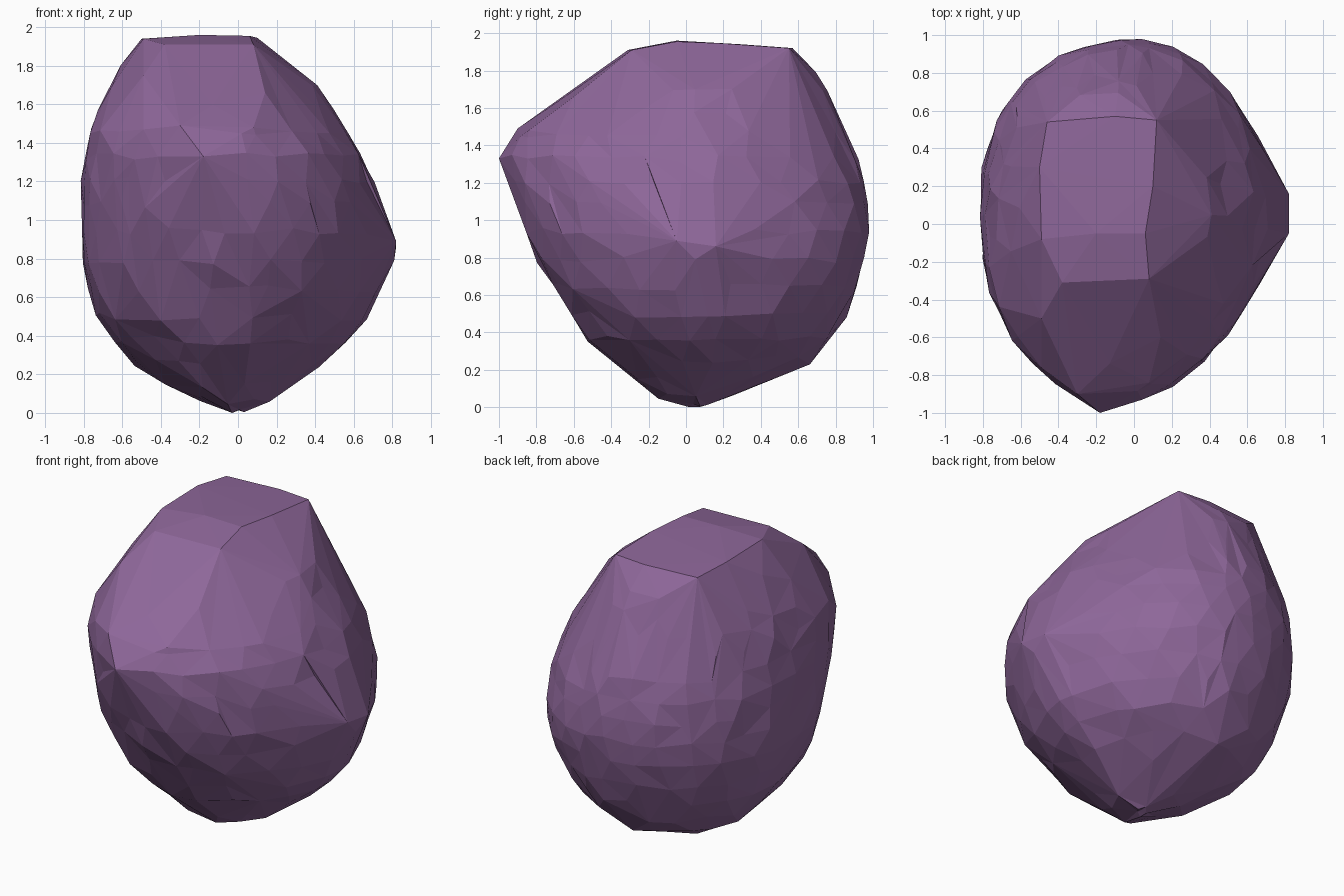
import bpy, bmesh, math, random
from mathutils import Vector
random.seed(4)

# Silhouette per height: z, x left, x right, y front, y back
LEVELS = [
    (0.01, -0.08, 0.03, 0.02, 0.13),
    (0.06, -0.23, 0.17, -0.15, 0.27),
    (0.15, -0.39, 0.29, -0.28, 0.46),
    (0.25, -0.54, 0.42, -0.41, 0.66),
    (0.37, -0.65, 0.56, -0.53, 0.78),
    (0.50, -0.735, 0.67, -0.63, 0.855),
    (0.64, -0.78, 0.735, -0.725, 0.92),
    (0.79, -0.815, 0.77, -0.80, 0.965),
    (0.94, -0.825, 0.77, -0.87, 0.995),
    (1.08, -0.825, 0.74, -0.905, 0.985),
    (1.20, -0.82, 0.71, -0.93, 0.965),
    (1.33, -0.805, 0.655, -0.945, 0.925),
    (1.46, -0.775, 0.58, -0.90, 0.86),
    (1.58, -0.73, 0.50, -0.74, 0.81),
    (1.68, -0.675, 0.41, -0.60, 0.77),
    (1.79, -0.605, 0.28, -0.42, 0.71),
    (1.88, -0.54, 0.18, -0.33, 0.60),
]
# Flat crown, chiselled front slope, nose and side knob
FEATURES = [
    (-0.49, -0.08, 1.94), (-0.50, 0.30, 1.94), (-0.46, 0.54, 1.92), (-0.1, 0.57, 1.92),
    (0.12, 0.55, 1.92), (0.10, 0.20, 1.945), (0.06, -0.05, 1.955), (0.08, -0.29, 1.91),
    (-0.38, -0.31, 1.91), (-0.2, -0.05, 1.96),
    (-0.49, -0.50, 1.75), (-0.49, -0.76, 1.47), (0.14, -0.60, 1.66), (0.08, -0.84, 1.48),
    (-0.30, -0.90, 1.49), (-0.18, -1.0, 1.33),
    (0.82, -0.05, 0.89), (0.82, 0.16, 0.86), (0.81, 0.05, 0.79),
]


def signed_pow(v, p):
    return math.copysign(abs(v) ** p, v)


def ring(z, xl, xr, yf, yb):
    """Uneven, lopsided oval of points at one height."""
    cx, cy = (xl + xr) / 2, (yf + yb) / 2
    w, d = (xr - xl) / 2, (yb - yf) / 2
    count = max(7, round(math.pi * (w + d) / 0.19))
    start = random.random()
    pts = []
    for i in range(count):
        a = 2 * math.pi * (i + start + random.uniform(-0.25, 0.25)) / count
        c, s = math.cos(a), math.sin(a)
        n = 2.2 - 0.25 * (c + 1)          # fuller on the left, leaner on the right
        x = cx + w * signed_pow(c, 2 / n)
        y = cy + d * signed_pow(s, 2 / n)
        pts.append(Vector((x, y, max(0.0, z + random.uniform(-0.02, 0.02)))))
    return pts


# Stone body: hull around all points
bm = bmesh.new()
for level in LEVELS:
    for p in ring(*level):
        bm.verts.new(p)
fixed = [bm.verts.new(p) for p in FEATURES]
fixed.append(bm.verts.new((-0.03, 0.07, 0.0)))
fixed_co = {tuple(round(c, 4) for c in v.co) for v in fixed}
hull = bmesh.ops.convex_hull(bm, input=bm.verts[:])
loose = [v for v in bm.verts if not v.link_faces]
bmesh.ops.delete(bm, geom=loose, context='VERTS')
bm.normal_update()

# Slight chipping of the surface, leaving the main corners in place
for v in bm.verts:
    if tuple(round(c, 4) for c in v.co) not in fixed_co:
        v.co += v.normal * random.uniform(-0.018, 0.006)
        v.co.z = max(0.0, v.co.z)
bmesh.ops.recalc_face_normals(bm, faces=bm.faces[:])

mesh = bpy.data.meshes.new("stone")
bm.to_mesh(mesh)
bm.free()
stone = bpy.data.objects.new("stone", mesh)
bpy.context.collection.objects.link(stone)

# Dusky purple
mat = bpy.data.materials.new("purple_stone")
mat.diffuse_color = (0.27, 0.135, 0.32, 1)
mesh.materials.append(mat)
